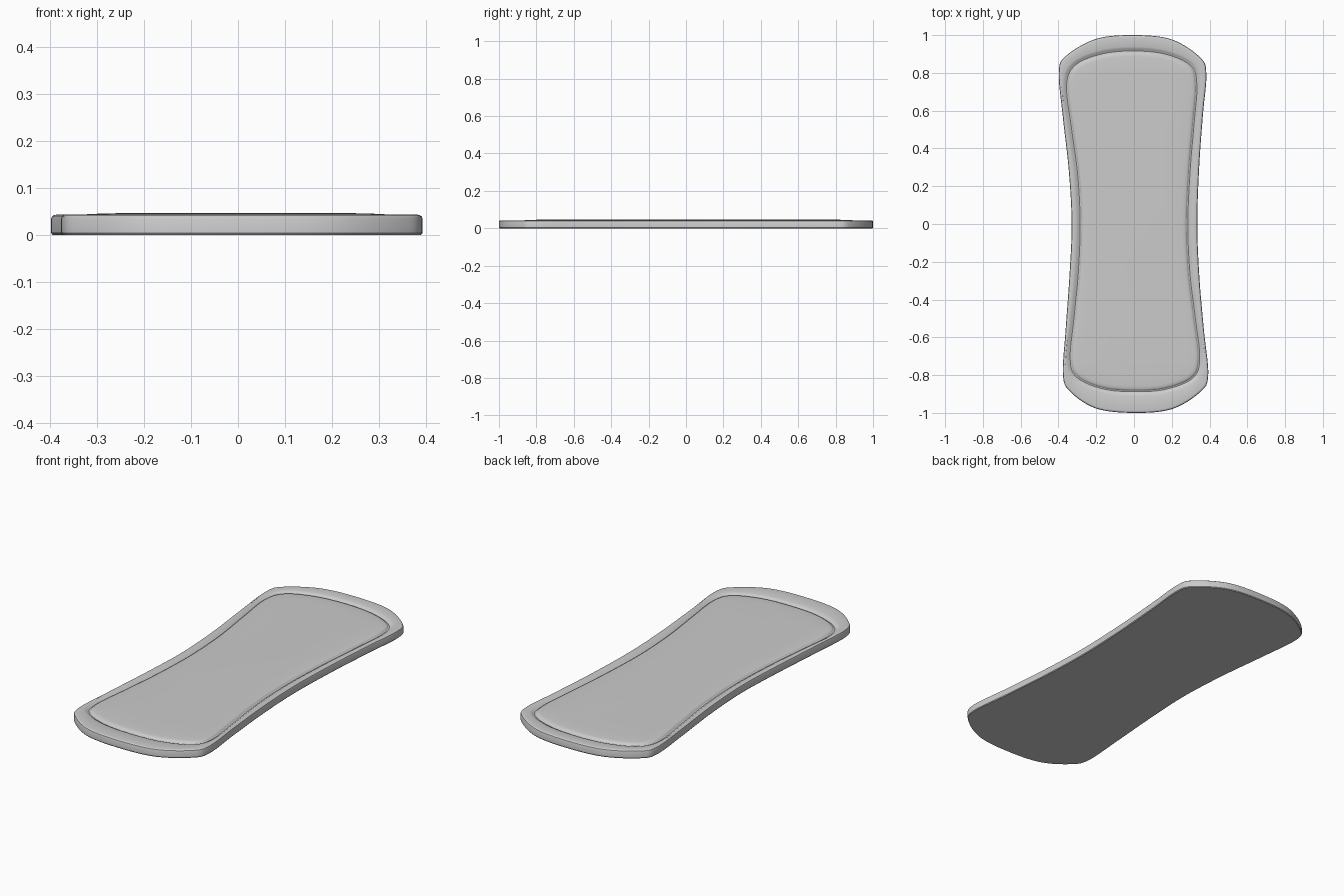
import bpy, bmesh
from mathutils import Vector

if "Cube" in bpy.data.objects:
    bpy.data.objects.remove(bpy.data.objects["Cube"])

STEPS = 8

# Outer silhouette and groove centre line, counter-clockwise from the right waist
OUTER = [(.335, 0), (.345, .3), (.365, .58), (.383, .79), (.352, .88), (.2, .977),
         (0, 1), (-.2, .98), (-.36, .89), (-.398, .8), (-.376, .56), (-.345, .28),
         (-.33, 0), (-.342, -.28), (-.362, -.56), (-.376, -.8), (-.335, -.89), (-.2, -.977),
         (0, -1), (.2, -.98), (.35, -.89), (.393, -.8), (.37, -.56), (.346, -.28)]
INNER = [(.285, 0), (.297, .28), (.318, .53), (.333, .73), (.303, .835), (.17, .898),
         (0, .916), (-.17, .9), (-.312, .84), (-.357, .73), (-.33, .5), (-.298, .26),
         (-.285, 0), (-.295, -.26), (-.318, -.5), (-.338, -.71), (-.305, -.81), (-.17, -.872),
         (0, -.888), (.17, -.875), (.312, -.815), (.348, -.71), (.325, -.5), (.296, -.26)]


def spline(pts):
    """Closed smooth curve through the points."""
    p, out = [Vector(q) for q in pts], []
    n = len(p)
    for i in range(n):
        a, b, c, d = p[i - 1], p[i], p[(i + 1) % n], p[(i + 2) % n]
        for s in range(STEPS):
            t = s / STEPS
            out.append(.5 * (2 * b + (c - a) * t + (2 * a - 5 * b + 4 * c - d) * t * t
                             + (3 * b - a - 3 * c + d) * t ** 3))
    return out


def inward(loop, dist):
    """Loop moved inwards along its normals."""
    n, out = len(loop), []
    for i, p in enumerate(loop):
        t = (loop[(i + 1) % n] - loop[i - 1]).normalized()
        out.append(p + Vector((-t.y, t.x)) * dist)
    return out


outer, groove = spline(OUTER), spline(INNER)

# Cross-section: side wall, rounded rim, groove, slightly raised panel
rings = [(inward(outer, d), z) for d, z in
         [(.003, 0), (0, .004), (0, .034), (.002, .039), (.006, .042), (.012, .043)]]
rings += [(inward(groove, d), z) for d, z in
          [(-.022, .0425), (-.014, .040), (-.007, .035), (0, .032), (.006, .034),
           (.010, .039), (.016, .042), (.03, .0435), (.06, .045), (.1, .046)]]

bm = bmesh.new()
loops = [[bm.verts.new((p.x, p.y, z)) for p in loop] for loop, z in rings]
for lo, hi in zip(loops, loops[1:]):
    for i in range(len(lo)):
        j = (i + 1) % len(lo)
        bm.faces.new((lo[i], lo[j], hi[j], hi[i]))

# Flat underside and panel centre
bm.faces.new(loops[0][::-1])
bm.faces.new(loops[-1])

mesh = bpy.data.meshes.new("grooved_pad")
bm.to_mesh(mesh)
bm.free()
pad = bpy.data.objects.new("grooved_pad", mesh)
bpy.context.collection.objects.link(pad)
bpy.context.view_layer.objects.active = pad
pad.select_set(True)
bpy.ops.object.shade_smooth_by_angle()
